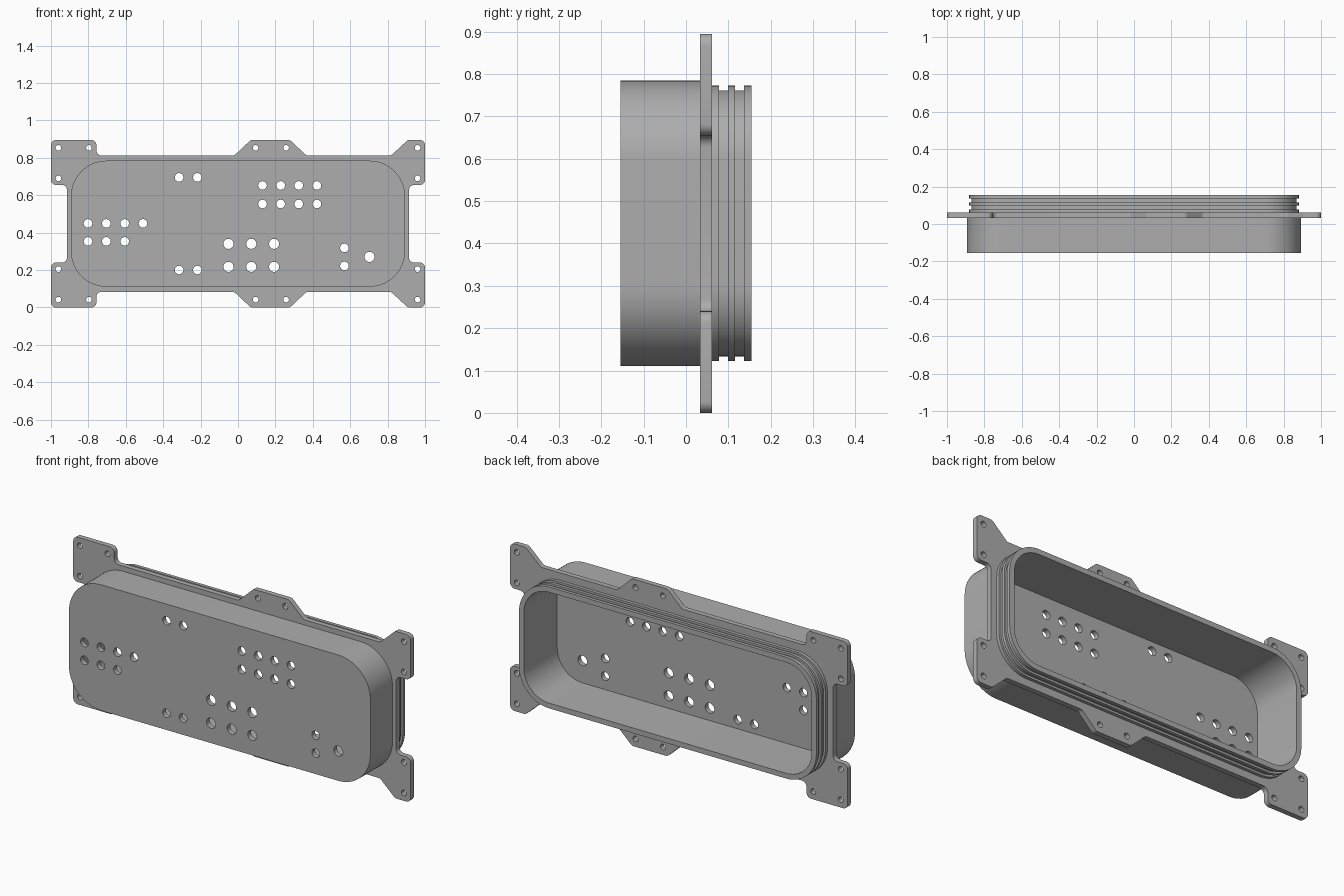
import bpy, bmesh
from math import sin, cos, pi, radians, tan
from mathutils import Vector, Matrix

cube = bpy.data.objects.get("Cube")
if cube:
    bpy.data.objects.remove(cube)

MID = 0.4475                                  # height of the horizontal symmetry line
FRONT, FLOOR, BACK = -0.155, -0.128, 0.155    # depth of the housing
HALF_W, HALF_H, CORNER = 0.893, 0.337, 0.19   # housing outline

grey = bpy.data.materials.new("grey_metal")
grey.use_nodes = True
colour = (0.42, 0.42, 0.42, 1)
grey.diffuse_color = colour
grey.node_tree.nodes["Principled BSDF"].inputs["Base Color"].default_value = colour


def rounded(points, steps=6):
    """Outline from (x, z, radius) corners, each replaced by an arc."""
    out = []
    for i, (x, z, r) in enumerate(points):
        p = Vector((x, z))
        if r == 0:
            out.append(p)
            continue
        a = (Vector(points[i - 1][:2]) - p).normalized()
        b = (Vector(points[(i + 1) % len(points)][:2]) - p).normalized()
        half = a.angle(b) / 2
        centre = p + (a + b).normalized() * (r / sin(half))
        start = p + a * (r / tan(half)) - centre
        end = p + b * (r / tan(half)) - centre
        sweep = pi - 2 * half
        for k in range(steps + 1):
            t = k / steps
            arc = start * sin((1 - t) * sweep) + end * sin(t * sweep)
            out.append(centre + arc / sin(sweep))
    return out


def housing_outline(inset):
    w, h, r = HALF_W - inset, HALF_H - inset, CORNER - inset
    return rounded([(w, MID + h, r), (w, MID - h, r),
                    (-w, MID - h, r), (-w, MID + h, r)], 16)


def circle(x, z, r, n=24):
    return [Vector((x + r * cos(2 * pi * i / n), z + r * sin(2 * pi * i / n)))
            for i in range(n)]


def finish(name, bm):
    bmesh.ops.remove_doubles(bm, verts=bm.verts, dist=1e-5)
    bmesh.ops.recalc_face_normals(bm, faces=bm.faces)
    mesh = bpy.data.meshes.new(name)
    bm.to_mesh(mesh)
    bm.free()
    mesh.materials.clear()
    mesh.materials.append(grey)
    mesh.shade_smooth()
    mesh.set_sharp_from_angle(angle=radians(30))
    ob = bpy.data.objects.new(name, mesh)
    bpy.context.collection.objects.link(ob)
    return ob


def plate(name, loops, y0, y1):
    """Flat plate with holes: the first loop is the outline, the rest are cut out."""
    curve = bpy.data.curves.new(name + "_profile", "CURVE")
    curve.dimensions = "2D"
    curve.fill_mode = "BOTH"
    curve.extrude = (y1 - y0) / 2
    for loop in loops:
        spline = curve.splines.new("POLY")
        spline.points.add(len(loop) - 1)
        for point, co in zip(spline.points, loop):
            point.co = (co.x, co.y, 0, 1)
        spline.use_cyclic_u = True
    helper = bpy.data.objects.new(name + "_profile", curve)
    bpy.context.collection.objects.link(helper)
    bpy.context.view_layer.update()
    flat = bpy.data.meshes.new_from_object(
        helper.evaluated_get(bpy.context.evaluated_depsgraph_get()))
    bm = bmesh.new()
    bm.from_mesh(flat)
    bpy.data.objects.remove(helper)
    bpy.data.curves.remove(curve)
    bpy.data.meshes.remove(flat)
    bm.transform(Matrix.Translation((0, (y0 + y1) / 2, 0)) @ Matrix.Rotation(pi / 2, 4, "X"))
    return finish(name, bm)


# Housing wall and grooved collar: closed (inset, depth) section swept round the outline
RIDGE, GROOVE, INNER = 0.012, 0.023, 0.04
section = [(INNER, FLOOR), (0, FLOOR), (0, 0.045), (RIDGE, 0.045),
           (RIDGE, 0.078), (GROOVE, 0.078), (GROOVE, 0.099), (RIDGE, 0.099),
           (RIDGE, 0.116), (GROOVE, 0.116), (GROOVE, 0.137), (RIDGE, 0.137),
           (RIDGE, BACK), (INNER, BACK)]
bm = bmesh.new()
rings = [[bm.verts.new((p.x, y, p.y)) for p in housing_outline(inset)]
         for inset, y in section]
for i, ring in enumerate(rings):
    prev = rings[i - 1]
    for j in range(len(ring)):
        bm.faces.new((prev[j - 1], prev[j], ring[j], ring[j - 1]))
finish("housing_wall", bm)

# Front panel with its groups of cable holes
SMALL, LARGE = 0.023, 0.027
groups = [
    ((-0.315, -0.217), (0.695, 0.2), SMALL),
    ((0.131, 0.228, 0.325, 0.422), (0.652, 0.553), SMALL),
    ((-0.802, -0.704, -0.606), (0.449, 0.353), SMALL),
    ((-0.508,), (0.449,), SMALL),
    ((-0.051, 0.071, 0.193), (0.34, 0.217), LARGE),
    ((0.569,), (0.318, 0.222), SMALL),
    ((0.703,), (0.27,), LARGE),
]
holes = [circle(x, z, r) for xs, zs, r in groups for x in xs for z in zs]
plate("front_panel", [housing_outline(0)] + holes, FRONT, FLOOR)

# Mounting flange: upper half of the outline, mirrored for the lower half
TOP, EDGE, TAB, R = 0.895, 0.812, 0.655, 0.027
upper = [(-0.914, TAB, R), (-1, TAB, R), (-1, TOP, R), (-0.757, TOP, R),
         (-0.757, EDGE, R), (-0.02, EDGE, R), (0.068, TOP, R), (0.278, TOP, R),
         (0.366, EDGE, R), (0.818, EDGE, R), (0.908, TOP, R), (1, TOP, R),
         (1, TAB, R), (0.914, TAB, R)]
lower = [(x, 2 * MID - z, r) for x, z, r in reversed(upper)]
screws = [(-0.96, 0.853), (-0.797, 0.853), (-0.96, 0.69), (0.094, 0.853),
          (0.257, 0.853), (0.96, 0.853), (0.96, 0.69)]
screw_holes = [circle(x, h, 0.015) for x, z in screws for h in (z, 2 * MID - z)]
plate("mounting_flange",
      [rounded(upper + lower), housing_outline(0.03)] + screw_holes, 0.033, 0.061)
